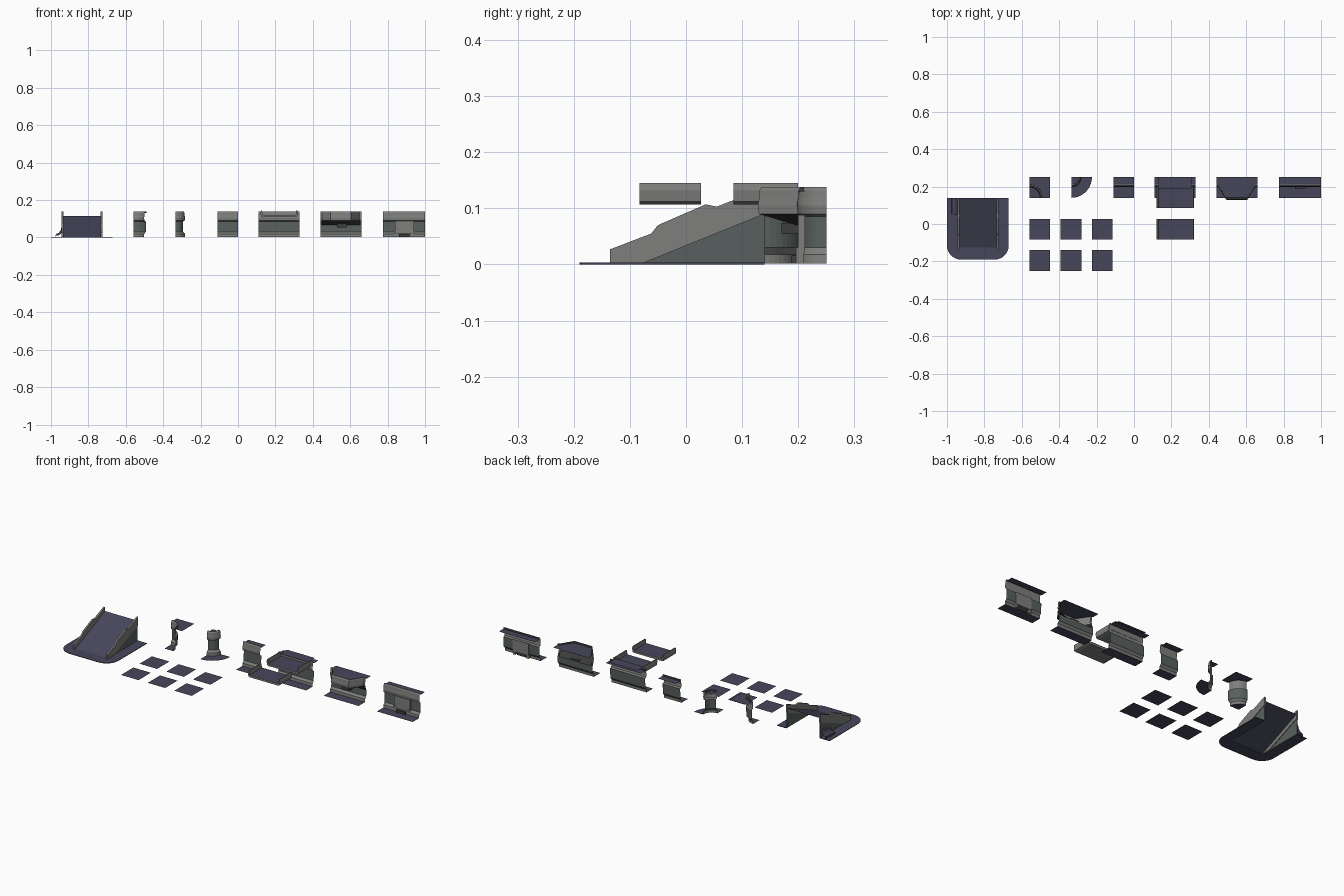
import bpy, bmesh, math

if "Cube" in bpy.data.objects:
    bpy.data.objects.remove(bpy.data.objects["Cube"])

# ---- flat colours
def mat(name, c):
    m = bpy.data.materials.new(name)
    m.diffuse_color = (*c, 1)
    m.use_nodes = True
    m.node_tree.nodes["Principled BSDF"].inputs["Base Color"].default_value = m.diffuse_color
    return m

MATS = [mat("blue_floor", (0.062, 0.062, 0.105)),
        mat("grey_stone", (0.21, 0.21, 0.205)),
        mat("green_grey_wall", (0.098, 0.118, 0.112)),
        mat("dark_trim", (0.045, 0.047, 0.045))]
FLOOR, STONE, WALL, DARK = range(4)

def finish(name, bm):
    bmesh.ops.remove_doubles(bm, verts=bm.verts, dist=1e-5)
    me = bpy.data.meshes.new(name)
    bm.to_mesh(me)
    bm.free()
    for m in MATS:
        me.materials.append(m)
    ob = bpy.data.objects.new(name, me)
    bpy.context.collection.objects.link(ob)
    return ob

def sheet(name, rows, mats):
    """Grid of points; strip i between column i and i+1 uses mats[i]."""
    bm = bmesh.new()
    grid = [[bm.verts.new(p) for p in r] for r in rows]
    for a, b in zip(grid, grid[1:]):
        for i, m in enumerate(mats):
            bm.faces.new((a[i], b[i], b[i + 1], a[i + 1])).material_index = m
    return finish(name, bm)

def prism(name, pts, vec, m):
    """Closed polygon of 3D points extruded along vec."""
    bm = bmesh.new()
    f = bm.faces.new([bm.verts.new(p) for p in pts])
    r = bmesh.ops.extrude_face_region(bm, geom=[f], use_keep_orig=True)
    bmesh.ops.translate(bm, vec=vec, verts=[v for v in r["geom"] if isinstance(v, bmesh.types.BMVert)])
    bmesh.ops.recalc_face_normals(bm, faces=bm.faces)
    for f in bm.faces:
        f.material_index = m
    return finish(name, bm)

def box(name, x0, x1, y0, y1, z0, z1, m):
    return prism(name, [(x0, y0, z0), (x1, y0, z0), (x1, y1, z0), (x0, y1, z0)], (0, 0, z1 - z0), m)

def plane(name, x0, x1, y0, y1, z):
    return sheet(name, [[(x0, y0, z), (x0, y1, z)], [(x1, y0, z), (x1, y1, z)]], [FLOOR])

# ---- cliff cross-section: depth from the front edge, height
PROFILE = [(0, .002), (.057, .002), (.058, .018), (.068, .03), (.069, .085),
           (.06, .09), (.058, .105), (.06, .118), (.061, .132), (.065, .138),
           (.07, .138), (.071, .13), (.11, .13)]
PMATS = [FLOOR, STONE, STONE, WALL, STONE, STONE, STONE, STONE, STONE, STONE, DARK, FLOOR]
Y0, T = .14, .11

def straight(name, x0, x1):
    return sheet(name, [[(x, Y0 + d, z) for d, z in PROFILE] for x in (x0, x1)], PMATS)

straight("straight_wall", -.11, 0)
straight("bridge_wall", .11, .33)
straight("door_wall", .775, 1)

# ---- corners: the profile turned about a tile corner
N = 10
rows = []
for k in range(N + 1):
    a = math.radians(-90 + 90 * k / N)
    rows.append([(-.335 + (T - d) * math.cos(a), .25 + (T - d) * math.sin(a), z) for d, z in PROFILE])
sheet("outer_corner_wall", rows, PMATS)

rows = []
for k in range(N + 1):
    a = math.radians(90 - 90 * k / N)
    c, s = math.cos(a), math.sin(a)
    rs = [d for d, z in PROFILE]
    rs[-1] = T / max(c, s)                      # upper floor fills the square tile
    rows.append([(-.56 + r * c, Y0 + r * s, p[1]) for r, p in zip(rs, PROFILE)])
sheet("inner_corner_wall", rows, PMATS)
# low ground filling the front of the inner corner is part of the sweep

# ---- overlook: the lip is pushed forward as a trapezoid balcony
rows = []
for x, s in ((.44, 0), (.45, 0), (.495, .07), (.605, .07), (.65, 0), (.66, 0)):
    row = []
    for i, (d, z) in enumerate(PROFILE):
        push = s if 5 <= i <= 11 else 0
        row.append((x, Y0 + d - push, .066 if i == 4 else z))
    rows.append(row)
om = list(PMATS)
om[4] = DARK
sheet("overlook_wall", rows, om)
box("overlook_bracket", .53, .58, .17, .208, .054, .074, DARK)

# ---- doorway panel, jambs and step
box("door_panel", .84, .94, .2, .212, .02, .088, STONE)
for sx in (-1, 1):
    c = .89 + sx * .043
    box("door_jamb", c - .007, c + .007, .196, .21, .002, .03, STONE)
box("door_step", .862, .918, .188, .205, .002, .016, DARK)

# ---- bridges: deck between two moulded rails
def rail_section(x, sx, y):
    return [(x + sx * a, y, z) for a, z in
            ((.016, .107), (.003, .112), (0, .132), (.003, .145), (.009, .145), (.011, .122), (.016, .12))]

def bridge(name, y0, y1):
    box(name + "_underside", .13, .31, y0, y1, .109, .12, STONE)
    plane(name + "_deck", .13, .31, y0, y1, .122)
    for x, sx in ((.12, 1), (.32, -1)):
        prism(name + "_rail", rail_section(x, sx, y0), (0, y1 - y0, 0), STONE)

bridge("loose_bridge", -.083, .027)
bridge("bridge_start", .085, .2)
plane("bridge_landing", .132, .308, .19, .25, .1385)

# ---- low floor tiles
for x in (-.56, -.392, -.225):
    for y in (-.083, -.25):
        plane("floor_tile", x, x + T, y, y + T, .001)

# ---- ramp: U-shaped ground plate with rounded front corners
L, R, F, B = -1.0, -.67, -.19, .14
rc = .075
def arc(cx, cy, a0):
    return [(cx + rc * math.cos(math.radians(a0 + 90 * k / 8)),
             cy + rc * math.sin(math.radians(a0 + 90 * k / 8)), 0) for k in range(9)]
outline = ([(-.94, -.12, 0), (-.94, B, 0), (L, B, 0)] + arc(L + rc, F + rc, 180)
           + arc(R - rc, F + rc, 270) + [(R, B, 0), (-.728, B, 0), (-.728, -.12, 0)])
prism("ramp_ground", outline, (0, 0, .003), FLOOR)

# sloping deck
sheet("ramp_deck", [[(x, -.125, .003), (x, .14, .115)] for x in (-.938, -.73)], [FLOOR])

# stepped side rails and the walls below them
RAIL = [(-.135, .003), (-.135, .027), (-.062, .055), (-.05, .07), (.035, .107),
        (.055, .103), (.083, .114), (.14, .138), (.14, .09), (-.075, .003)]
for x in (-.943, -.735):
    prism("ramp_rail", [(x, y, z) for y, z in RAIL], (.01, 0, 0), STONE)
    prism("ramp_side_wall", [(x + .003, -.075, .003), (x + .003, .14, .003), (x + .003, .14, .09)],
          (.004, 0, 0), WALL)

# curved bank at the left foot of the ramp
bank = ((-.975, .003), (-.974, .018), (-.957, .025), (-.947, .04), (-.943, .06))
sheet("ramp_bank", [[(x, y, z if y > .1 else z * .5) for x, z in bank] for y in (.14, .05)], [FLOOR] * 4)
